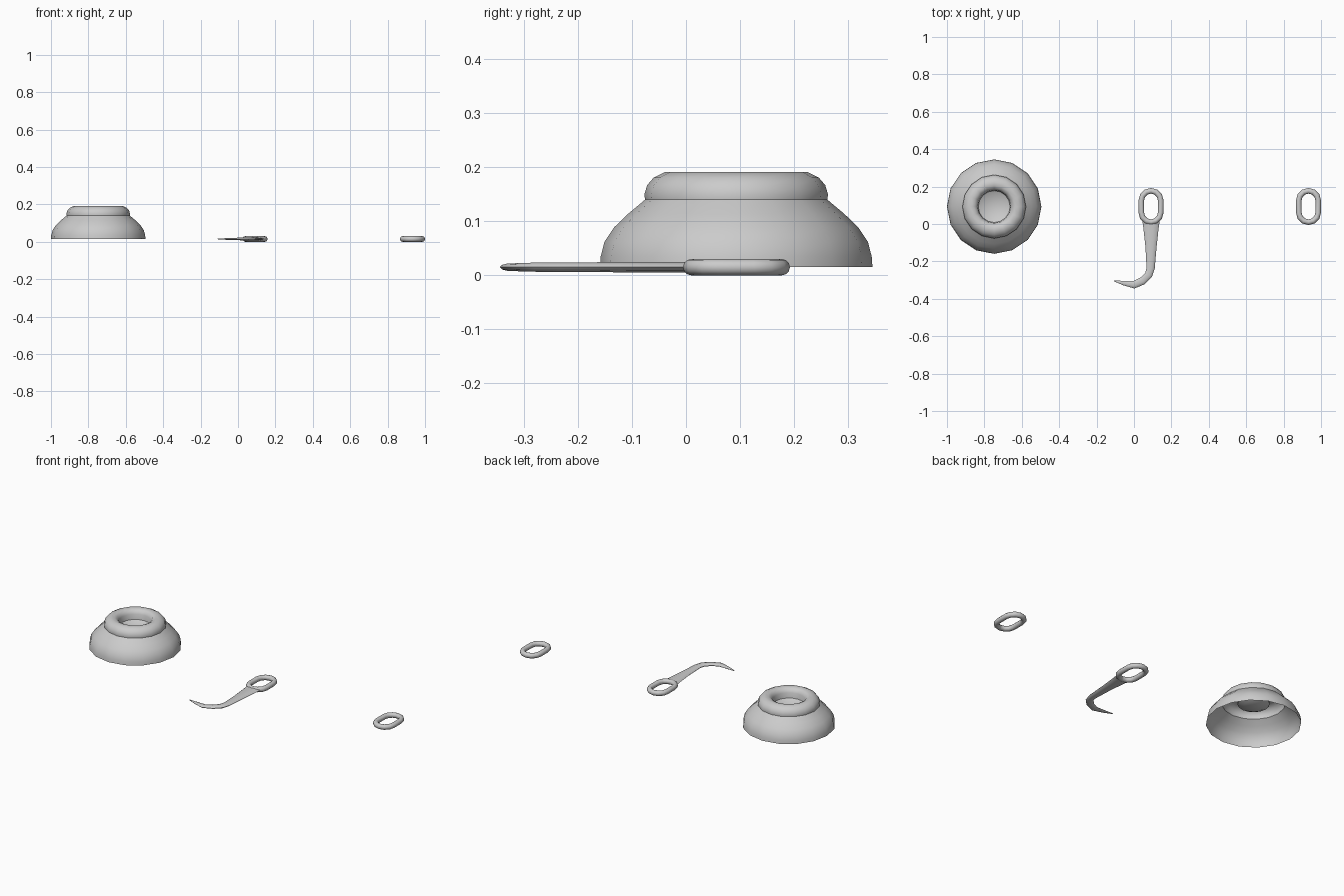
import bpy, bmesh
from math import sin, cos, pi, radians
from mathutils import Vector

if "Cube" in bpy.data.objects:
    bpy.data.objects.remove(bpy.data.objects["Cube"])


def finish(name, bm, angle=50):
    bmesh.ops.recalc_face_normals(bm, faces=bm.faces)
    mesh = bpy.data.meshes.new(name)
    bm.to_mesh(mesh)
    bm.free()
    ob = bpy.data.objects.new(name, mesh)
    bpy.context.collection.objects.link(ob)
    bpy.ops.object.select_all(action='DESELECT')
    ob.select_set(True)
    bpy.context.view_layer.objects.active = ob
    bpy.ops.object.shade_smooth_by_angle(angle=radians(angle))
    return ob


def bridge(bm, a, b):
    n = len(a)
    for i in range(n):
        j = (i + 1) % n
        bm.faces.new((a[i], a[j], b[j], b[i]))


def lathe(name, profile, centre, sides):
    """Revolve (radius, z) points; the last point closes to a pole."""
    bm = bmesh.new()
    rings = [[bm.verts.new((centre[0] + r * cos(2 * pi * k / sides),
                            centre[1] + r * sin(2 * pi * k / sides), z))
              for k in range(sides)] for r, z in profile[:-1]]
    for a, b in zip(rings, rings[1:]):
        bridge(bm, a, b)
    pole = bm.verts.new((centre[0], centre[1], profile[-1][1]))
    for k in range(sides):
        bm.faces.new((rings[-1][k], rings[-1][(k + 1) % sides], pole))
    return finish(name, bm)


def sweep(name, stations, closed, sides=10):
    """Loft ellipses along a flat path of (x, y, half width, half height)."""
    bm = bmesh.new()
    pts = [Vector((s[0], s[1], 0.015)) for s in stations]
    n, rings = len(pts), []
    for i, (_, _, w, h) in enumerate(stations):
        nxt = pts[(i + 1) % n] if closed else pts[min(i + 1, n - 1)]
        prv = pts[i - 1] if closed else pts[max(i - 1, 0)]
        t = (nxt - prv).normalized()
        side = Vector((-t.y, t.x, 0))
        rings.append([bm.verts.new(pts[i] + side * w * cos(2 * pi * k / sides)
                                   + Vector((0, 0, h * sin(2 * pi * k / sides))))
                      for k in range(sides)])
    for a, b in zip(rings, rings[1:]):
        bridge(bm, a, b)
    if closed:
        bridge(bm, rings[-1], rings[0])
    else:
        bm.faces.new(rings[0])
        bm.faces.new(rings[-1])
    return finish(name, bm)


def link(name, cx, cy, r=0.052, straight=0.032, segs=6):
    path = []
    for start, dy in ((0, straight), (pi, -straight)):
        for k in range(segs + 1):
            a = start + pi * k / segs
            path.append((cx + r * cos(a), cy + dy + r * sin(a), 0.015, 0.015))
    return sweep(name, path, True, 12)


# Stepped bell cap: thin open shell with a dimple in the top
lathe("bell_cap", [(0.2525, 0.015), (0.251, 0.035), (0.244, 0.062),
                   (0.226, 0.089), (0.200, 0.114), (0.169, 0.140),
                   (0.170, 0.150), (0.165, 0.167), (0.153, 0.181),
                   (0.133, 0.191), (0.112, 0.190), (0.097, 0.182),
                   (0.089, 0.165), (0.085, 0.135), (0.055, 0.120),
                   (0, 0.115)], (-0.7475, 0.093), 16)

# Two oval links
link("hook_eye", 0.091, 0.0935)
link("loose_link", 0.933, 0.0935)

# Tapered hook hanging from the eye
sweep("hook_shank", [(0.091, 0.015, 0.046, 0.010), (0.091, -0.02, 0.041, 0.010),
                     (0.091, -0.12, 0.030, 0.010), (0.089, -0.235, 0.022, 0.009),
                     (0.078, -0.272, 0.021, 0.009), (0.046, -0.304, 0.021, 0.008),
                     (0.000, -0.325, 0.020, 0.007), (-0.055, -0.316, 0.012, 0.005),
                     (-0.108, -0.304, 0.002, 0.002)], False)
